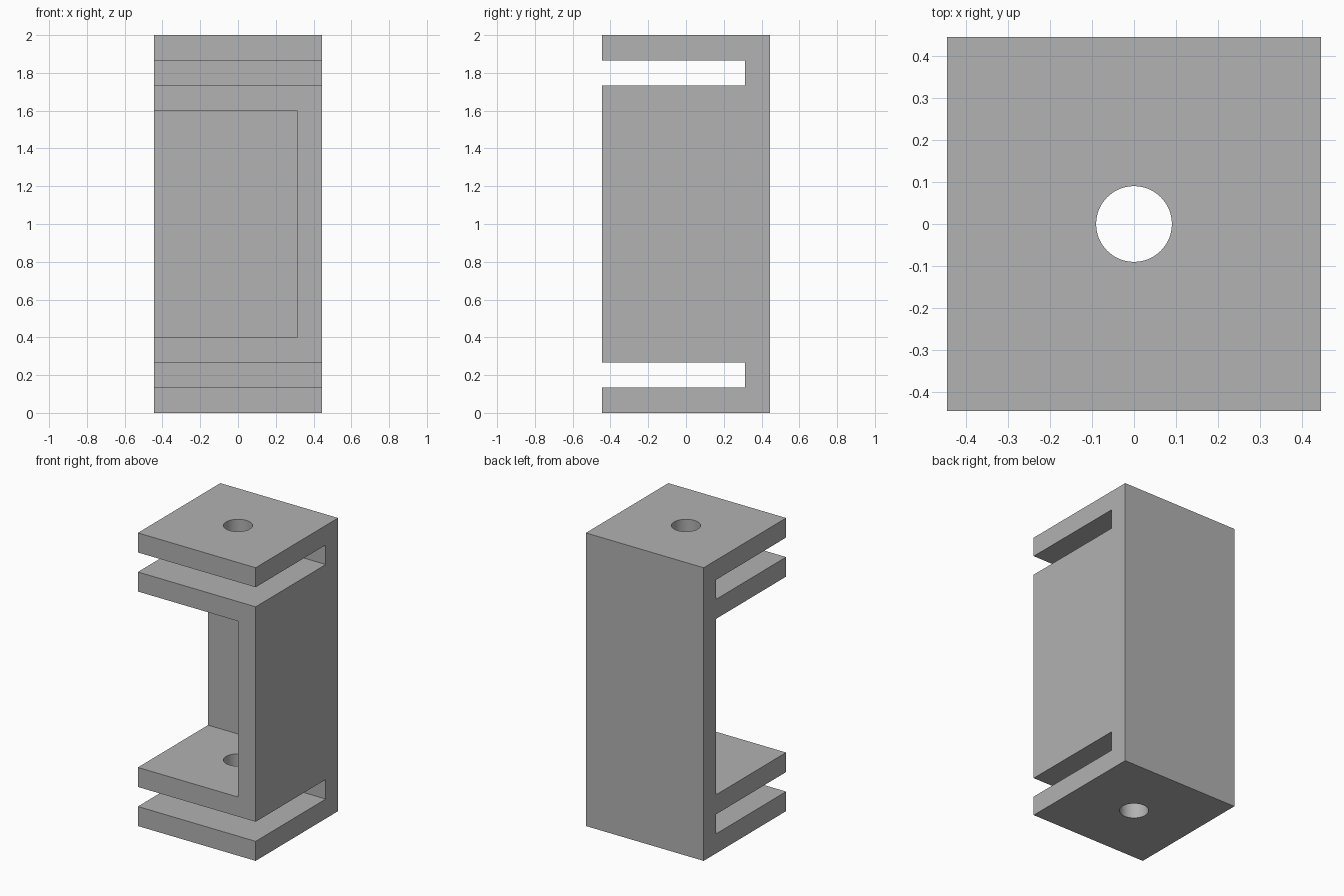
import bpy
import bmesh

if "Cube" in bpy.data.objects:
    bpy.data.objects.remove(bpy.data.objects["Cube"], do_unlink=True)

HEIGHT = 2.0
T = HEIGHT / 15          # wall and plate thickness
HALF = T * 10 / 3        # half width of the square footprint
HOLE_RADIUS = 0.09

grey = bpy.data.materials.new("plain grey")
grey.use_nodes = True
grey.diffuse_color = (0.445, 0.445, 0.445, 1)
grey.node_tree.nodes["Principled BSDF"].inputs["Base Color"].default_value = grey.diffuse_color


def make_object(name, bm):
    bmesh.ops.recalc_face_normals(bm, faces=bm.faces)
    mesh = bpy.data.meshes.new(name)
    bm.to_mesh(mesh)
    bm.free()
    mesh.materials.append(grey)
    obj = bpy.data.objects.new(name, mesh)
    bpy.context.collection.objects.link(obj)
    return obj


def cut(target, bm):
    """Subtract a closed shape from the target and discard the cutter."""
    cutter = make_object("cutter", bm)
    cutter.hide_render = True
    mod = target.modifiers.new("cut", 'BOOLEAN')
    mod.operation = 'DIFFERENCE'
    mod.solver = 'EXACT'
    mod.object = cutter
    bpy.context.view_layer.objects.active = target
    bpy.ops.object.modifier_apply(modifier=mod.name)
    bpy.data.objects.remove(cutter, do_unlink=True)


# Side profile: back wall with a slot near each end, extruded across the width
inner = HALF - T
half_profile = [(HALF, 0), (-HALF, 0), (-HALF, T), (inner, T),
                (inner, 2 * T), (-HALF, 2 * T)]
profile = half_profile + [(y, HEIGHT - z) for y, z in reversed(half_profile)]
bm = bmesh.new()
face = bm.faces.new([bm.verts.new((-HALF, y, z)) for y, z in profile])
extruded = bmesh.ops.extrude_face_region(bm, geom=[face])["geom"]
bmesh.ops.translate(bm, vec=(2 * HALF, 0, 0),
                    verts=[v for v in extruded if isinstance(v, bmesh.types.BMVert)])
bracket = make_object("slotted_bracket", bm)

# Central bay, open to the front and to the -x side
bm = bmesh.new()
bmesh.ops.create_cube(bm, size=1)
low, high = -HALF - T, inner
for v in bm.verts:
    v.co.x = high if v.co.x > 0 else low
    v.co.y = high if v.co.y > 0 else low
    v.co.z = HEIGHT - 3 * T if v.co.z > 0 else 3 * T
cut(bracket, bm)

# Round hole through all four plates
bm = bmesh.new()
bmesh.ops.create_cone(bm, cap_ends=True, segments=64, radius1=HOLE_RADIUS,
                      radius2=HOLE_RADIUS, depth=HEIGHT + 2 * T)
bmesh.ops.translate(bm, vec=(0, 0, HEIGHT / 2), verts=bm.verts)
cut(bracket, bm)

# Smooth hole walls, crisp edges elsewhere
bpy.ops.object.select_all(action='DESELECT')
bracket.select_set(True)
bpy.context.view_layer.objects.active = bracket
bpy.ops.object.shade_smooth_by_angle()
